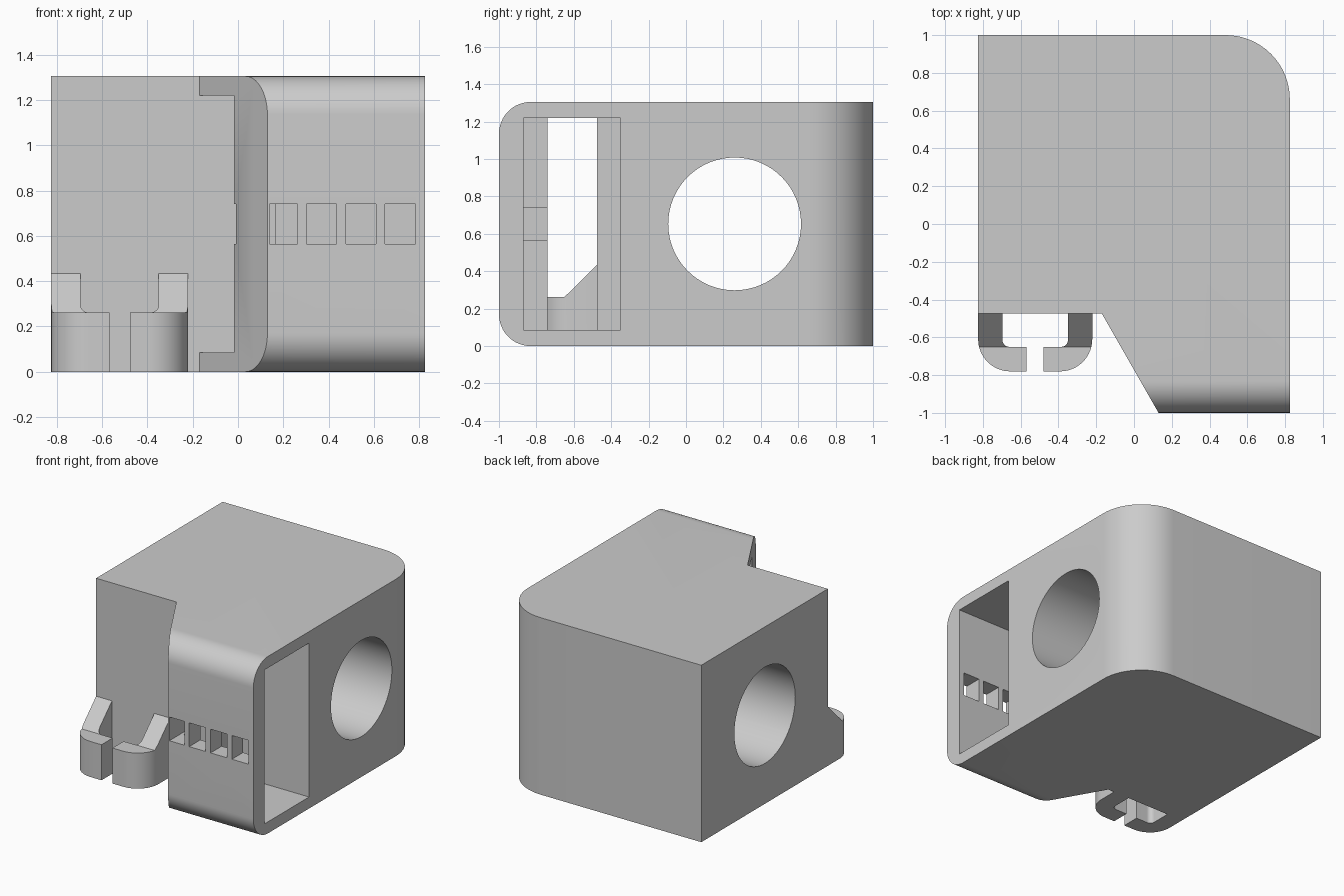
import bpy, bmesh, math
from mathutils import Vector

cube = bpy.data.objects.get("Cube")
if cube:
    bpy.data.objects.remove(cube, do_unlink=True)

H = 1.305      # body height
WALL = -0.475  # recessed front wall

grey = bpy.data.materials.new("plain grey")
grey.use_nodes = True
grey.diffuse_color = (0.6, 0.6, 0.6, 1)
grey.node_tree.nodes["Principled BSDF"].inputs["Base Color"].default_value = (0.6, 0.6, 0.6, 1)


def fillet(points, steps=16):
    """Outline from (u, v) or (u, v, radius) corners."""
    out = []
    for i, p in enumerate(points):
        c = Vector(p[:2])
        if len(p) == 2:
            out.append(c)
            continue
        a = (Vector(points[i - 1][:2]) - c).normalized()
        b = (Vector(points[(i + 1) % len(points)][:2]) - c).normalized()
        r = p[2]  # square corners only
        centre = c + (a + b) * r
        for k in range(steps + 1):
            t = math.pi / 2 * k / steps
            out.append(centre - b * r * math.cos(t) - a * r * math.sin(t))
    return out


def prism(name, outline, lo, hi, axis="z"):
    """Extrude an xy outline along z, or a yz outline along x."""
    bm = bmesh.new()
    place = (lambda p: (p.x, p.y, lo)) if axis == "z" else (lambda p: (lo, p.x, p.y))
    face = bm.faces.new([bm.verts.new(place(p)) for p in outline])
    moved = bmesh.ops.extrude_face_region(bm, geom=[face])["geom"]
    d = Vector((0, 0, hi - lo)) if axis == "z" else Vector((hi - lo, 0, 0))
    bmesh.ops.translate(bm, vec=d, verts=[v for v in moved if isinstance(v, bmesh.types.BMVert)])
    bmesh.ops.recalc_face_normals(bm, faces=bm.faces)
    mesh = bpy.data.meshes.new(name)
    bm.to_mesh(mesh)
    bm.free()
    mesh.materials.append(grey)
    obj = bpy.data.objects.new(name, mesh)
    bpy.context.collection.objects.link(obj)
    return obj


def box(name, x, y, z):
    corners = [(x[0], y[0]), (x[1], y[0]), (x[1], y[1]), (x[0], y[1])]
    return prism(name, fillet(corners), *z)


def combine(obj, tool, operation="DIFFERENCE"):
    mod = obj.modifiers.new("cut", "BOOLEAN")
    mod.operation, mod.solver, mod.object = operation, "EXACT", tool
    tool.hide_render = True
    bpy.context.view_layer.update()
    graph = bpy.context.evaluated_depsgraph_get()
    mesh = bpy.data.meshes.new_from_object(obj.evaluated_get(graph))
    obj.modifiers.clear()
    obj.data = mesh
    bpy.data.objects.remove(tool, do_unlink=True)


def smooth(obj):
    bpy.ops.object.select_all(action="DESELECT")
    obj.select_set(True)
    bpy.context.view_layer.objects.active = obj
    bpy.ops.object.shade_smooth_by_angle(angle=math.radians(30))


# Main block: plan outline limited by a side profile with rounded front edges
plan = [(-0.825, 1), (0.825, 1, 0.34), (0.825, -1), (0.13, -1), (-0.17, WALL), (-0.825, WALL)]
body = prism("body", fillet(plan), 0, H)
side = [(-1, 0, 0.17), (1.2, 0), (1.2, H), (-1, H, 0.17)]
combine(body, prism("side_profile", fillet(side), -1.2, 1.2, "x"), "INTERSECT")

# Round hole through the sides
circle = [Vector((0.26 + 0.355 * math.cos(math.tau * i / 64),
                  0.653 + 0.355 * math.sin(math.tau * i / 64))) for i in range(64)]
combine(body, prism("hole_cutter", circle, -1.2, 1.2, "x"))

# Stepped pocket, opening narrowly through the slanted face
pocket = [(-0.3, -0.74), (0.165, -0.74), (0.165, -0.87), (1, -0.87),
          (1, -0.35), (0.165, -0.35), (0.165, WALL), (-0.3, WALL)]
combine(body, prism("pocket_cutter", fillet(pocket), 0.085, 1.22))

# Row of small front windows and the notch at the end of the row
for right in (0.262, 0.436, 0.61, 0.784):
    left = max(right - 0.134, 0.14)
    combine(body, box("window_cutter", (left, right), (-1.1, -0.7), (0.565, 0.74)))
combine(body, box("notch_cutter", (-0.1, -0.008), (-0.85, -0.7), (0.565, 0.74)))
smooth(body)

# Pair of cable hooks with sloped tops
slope = [(WALL, 0.435), (-0.65, 0.262), (-0.9, 0.262), (-0.9, 0.6), (WALL + 0.1, 0.6), (WALL + 0.1, 0.435)]
for name, s in (("right_hook", -1), ("left_hook", 1)):
    mid = -0.523
    hook = [(mid + s * 0.302, WALL), (mid + s * 0.302, -0.78, 0.17), (mid + s * 0.045, -0.78),
            (mid + s * 0.045, -0.65), (mid + s * 0.173, -0.65, 0.035), (mid + s * 0.173, WALL)]
    obj = prism(name, fillet(hook), 0, 0.5)
    combine(obj, prism("slope_cutter", fillet(slope), -1.2, 0.2, "x"))
    smooth(obj)
